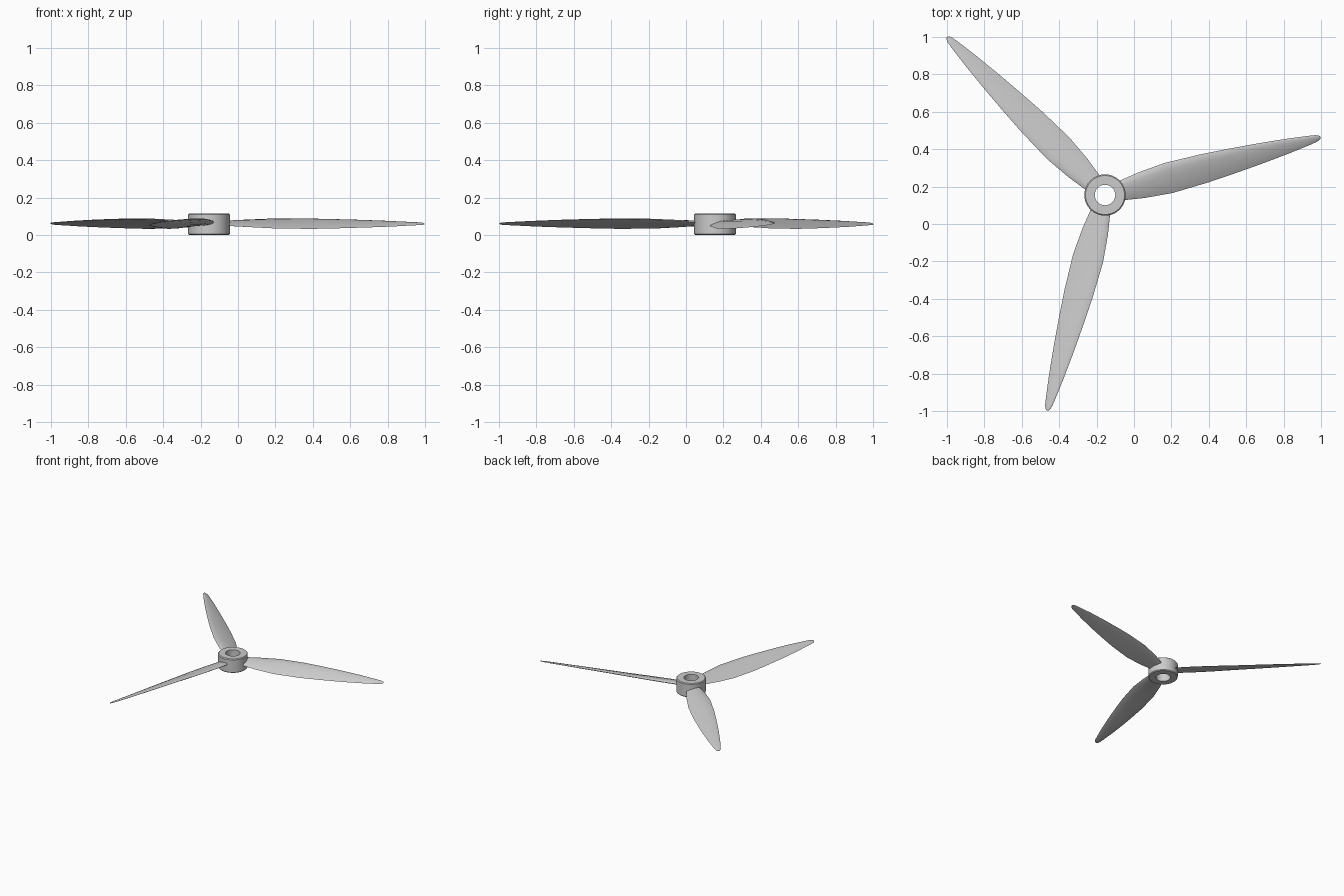
import bpy, bmesh, math

if "Cube" in bpy.data.objects:
    bpy.data.objects.remove(bpy.data.objects["Cube"])

CX, CY, CZ = -0.155, 0.155, 0.06


def finish(name, bm, angle):
    bmesh.ops.recalc_face_normals(bm, faces=bm.faces)
    me = bpy.data.meshes.new(name)
    bm.to_mesh(me)
    bm.free()
    ob = bpy.data.objects.new(name, me)
    bpy.context.collection.objects.link(ob)
    bpy.ops.object.select_all(action='DESELECT')
    ob.select_set(True)
    bpy.context.view_layer.objects.active = ob
    bpy.ops.object.shade_smooth_by_angle(angle=math.radians(angle))
    return ob


# Hub: bevelled ring profile revolved around the axis
def hub():
    n, h, ro, ri, b = 24, 0.115, 0.111, 0.055, 0.006
    prof = [(ri, 0), (ro - b, 0), (ro, b), (ro, h - b), (ro - b, h), (ri, h)]
    bm = bmesh.new()
    rings = []
    for i in range(n):
        a = 2 * math.pi * i / n
        rings.append([bm.verts.new((r * math.cos(a), r * math.sin(a), z)) for r, z in prof])
    for i in range(n):
        p, q = rings[i], rings[(i + 1) % n]
        for j in range(len(prof)):
            k = (j + 1) % len(prof)
            bm.faces.new((p[j], q[j], q[k], p[k]))
    finish("hub", bm, 25).location = (CX, CY, 0)


# Blade stations: radius, half chord, rise of the leading edge, half thickness
STATIONS = [
    (0.085, 0.052, 0.008, 0.013), (0.20, 0.070, 0.016, 0.012),
    (0.35, 0.083, 0.024, 0.011), (0.55, 0.078, 0.026, 0.010),
    (0.70, 0.068, 0.023, 0.009), (0.85, 0.056, 0.019, 0.008),
    (1.00, 0.041, 0.014, 0.006), (1.12, 0.026, 0.008, 0.005),
    (1.17, 0.018, 0.006, 0.004), (1.187, 0.011, 0.004, 0.003),
    (1.193, 0.004, 0.001, 0.002)]

# Aerofoil section: chord position, height (cambered top, flatter underside)
SECTION = [(1, 0), (0.85, 0.65), (0.5, 1.05), (0.1, 1.1), (-0.4, 0.8), (-0.8, 0.3),
           (-1, -0.1), (-0.8, -0.35), (-0.4, -0.5), (0.1, -0.7), (0.5, -0.75), (0.85, -0.5)]


# Blade: sections lofted from root to tip
def blade(name, deg):
    bm = bmesh.new()
    rings = [[bm.verts.new((r, c * w, c * rise + h * t)) for c, h in SECTION]
             for r, w, rise, t in STATIONS]
    n = len(SECTION)
    for p, q in zip(rings, rings[1:]):
        for j in range(n):
            k = (j + 1) % n
            bm.faces.new((p[j], p[k], q[k], q[j]))
    bm.faces.new(rings[0])
    bm.faces.new(rings[-1])
    ob = finish(name, bm, 40)
    ob.location = (CX, CY, CZ)
    ob.rotation_euler.z = math.radians(deg)


hub()
for i in range(3):
    blade(f"blade_{i + 1}", 15 + 120 * i)
